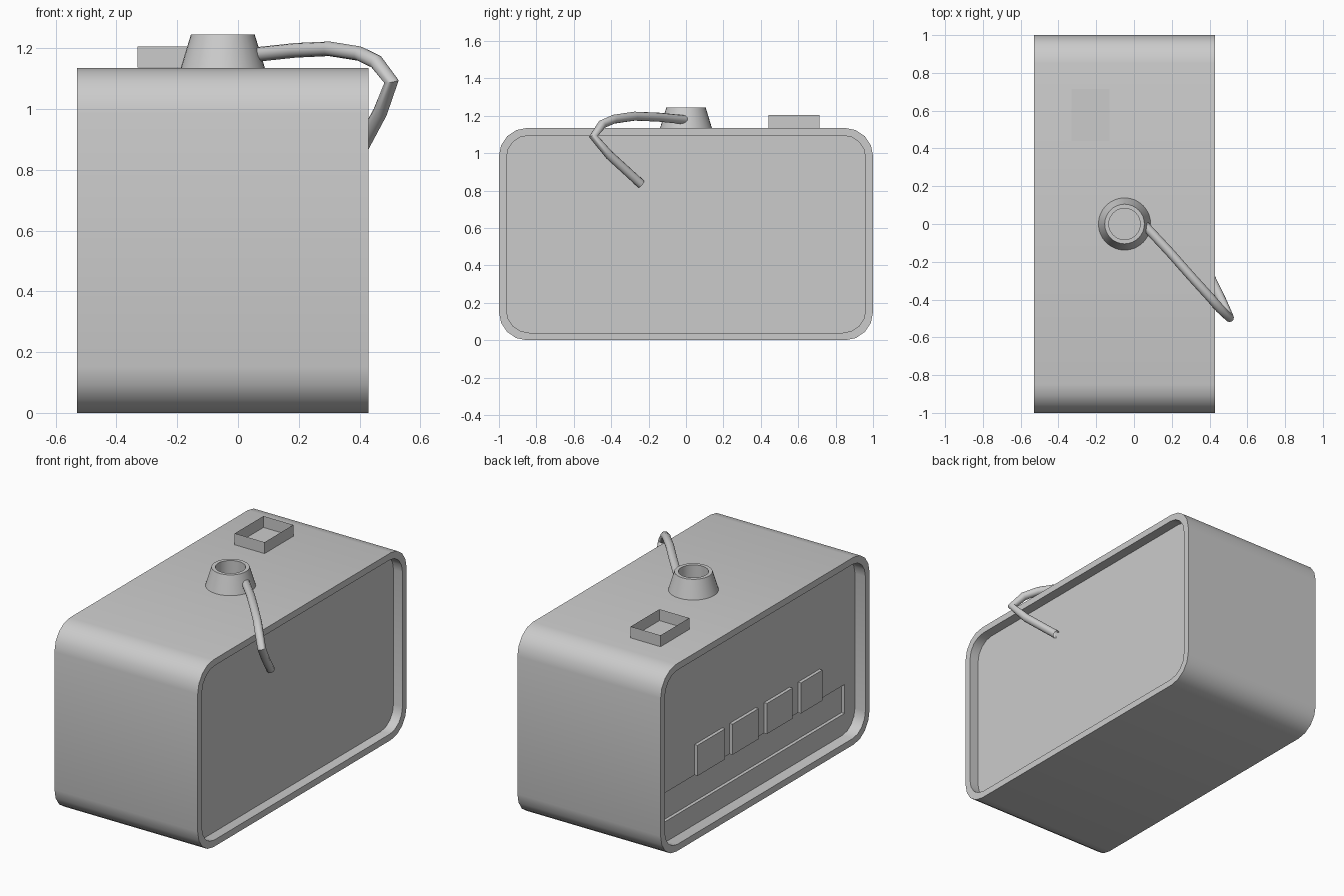
import bpy, bmesh
from math import sin, cos, pi, radians
from mathutils import Vector

if "Cube" in bpy.data.objects:
    bpy.data.objects.remove(bpy.data.objects["Cube"])


def finish(name, bm, smooth=True):
    bmesh.ops.recalc_face_normals(bm, faces=bm.faces)
    me = bpy.data.meshes.new(name)
    bm.to_mesh(me)
    bm.free()
    ob = bpy.data.objects.new(name, me)
    bpy.context.collection.objects.link(ob)
    if smooth:
        bpy.ops.object.select_all(action='DESELECT')
        ob.select_set(True)
        bpy.context.view_layer.objects.active = ob
        bpy.ops.object.shade_smooth_by_angle(angle=radians(35))
    return ob


def loft(rings, caps=True, closed=False):
    """Skin a list of equal-length point rings with quads."""
    bm = bmesh.new()
    rows = [[bm.verts.new(p) for p in r] for r in rings]
    n = len(rows[0])
    pairs = list(zip(rows, rows[1:])) + ([(rows[-1], rows[0])] if closed else [])
    for a, b in pairs:
        for i in range(n):
            j = (i + 1) % n
            bm.faces.new((a[i], a[j], b[j], b[i]))
    if caps:
        bm.faces.new(rows[0])
        bm.faces.new(rows[-1])
    return bm


def rounded_rect(x, half, z0, z1, r, seg=4):
    pts = []
    for k, (sy, z) in enumerate([(1, z1 - r), (-1, z1 - r), (-1, z0 + r), (1, z0 + r)]):
        for i in range(seg + 1):
            a = (k + i / seg) * pi / 2
            pts.append((x, sy * (half - r) + r * cos(a), z + r * sin(a)))
    return pts


def box(name, lo, hi, open_top=False):
    bm = bmesh.new()
    bmesh.ops.create_cube(bm, size=1)
    for v in bm.verts:
        v.co = [lo[i] + (v.co[i] + 0.5) * (hi[i] - lo[i]) for i in range(3)]
    if open_top:
        top = [f for f in bm.faces if f.normal.z > 0.9]
        bmesh.ops.delete(bm, geom=top, context='FACES_ONLY')
    return finish(name, bm, False)


def circle(cx, cy, z, r, n=32):
    return [(cx + r * cos(2 * pi * i / n), cy + r * sin(2 * pi * i / n), z) for i in range(n)]


# Rounded housing with a recessed panel on both wide sides
outer = (1.0, 0.0, 1.135, 0.15)
inner = (0.96, 0.04, 1.095, 0.12)
body = finish("housing", loft([
    rounded_rect(-0.46, *inner), rounded_rect(-0.53, *inner), rounded_rect(-0.53, *outer),
    rounded_rect(0.43, *outer), rounded_rect(0.43, *inner), rounded_rect(0.37, *inner)]))

# Long shallow slot in the left panel
cutter = box("slot_cutter", (-0.50, -0.86, 0.165), (-0.44, 0.86, 0.34))
cutter.hide_render = True
mod = body.modifiers.new("slot", 'BOOLEAN')
mod.operation = 'DIFFERENCE'
mod.solver = 'EXACT'
mod.object = cutter
bpy.context.view_layer.objects.active = body
bpy.ops.object.modifier_apply(modifier=mod.name)
bpy.data.objects.remove(cutter)

# Four raised keys above the slot
for i, (y0, y1) in enumerate([(0.31, 0.575), (-0.01, 0.24), (-0.335, -0.09), (-0.62, -0.415)]):
    box(f"key_{i + 1}", (-0.48, y0, 0.34), (-0.455, y1, 0.525))

# Hollow tapered socket on top
finish("socket", loft([circle(-0.05, 0, z, r) for z, r in
                       [(1.13, 0.14), (1.245, 0.105), (1.245, 0.083), (1.14, 0.083)]]))

# Open thin-walled tray on top
box("top_tray", (-0.33, 0.44, 1.136), (-0.13, 0.715, 1.205), open_top=True)

# Bent tube, swept with a carried frame so that it does not twist
path = [Vector(p) for p in [
    (0.05, 0.0, 1.178), (0.19, -0.15, 1.193), (0.30, -0.275, 1.198), (0.40, -0.385, 1.182),
    (0.455, -0.448, 1.155), (0.505, -0.495, 1.09), (0.468, -0.41, 0.99), (0.385, -0.24, 0.835)]]
rings, side = [], Vector((0, 0, 1))
for i, p in enumerate(path):
    a = (p - path[max(i - 1, 0)]).normalized()
    b = (path[min(i + 1, len(path) - 1)] - p).normalized()
    t = (a + b).normalized()
    side = (side - t * side.dot(t)).normalized()
    up = t.cross(side)
    rings.append([p + 0.024 * (side * cos(k * pi / 6) + up * sin(k * pi / 6)) for k in range(12)])
tube = finish("bent_tube", loft(rings, caps=False))
for poly in tube.data.polygons:
    poly.use_smooth = True
